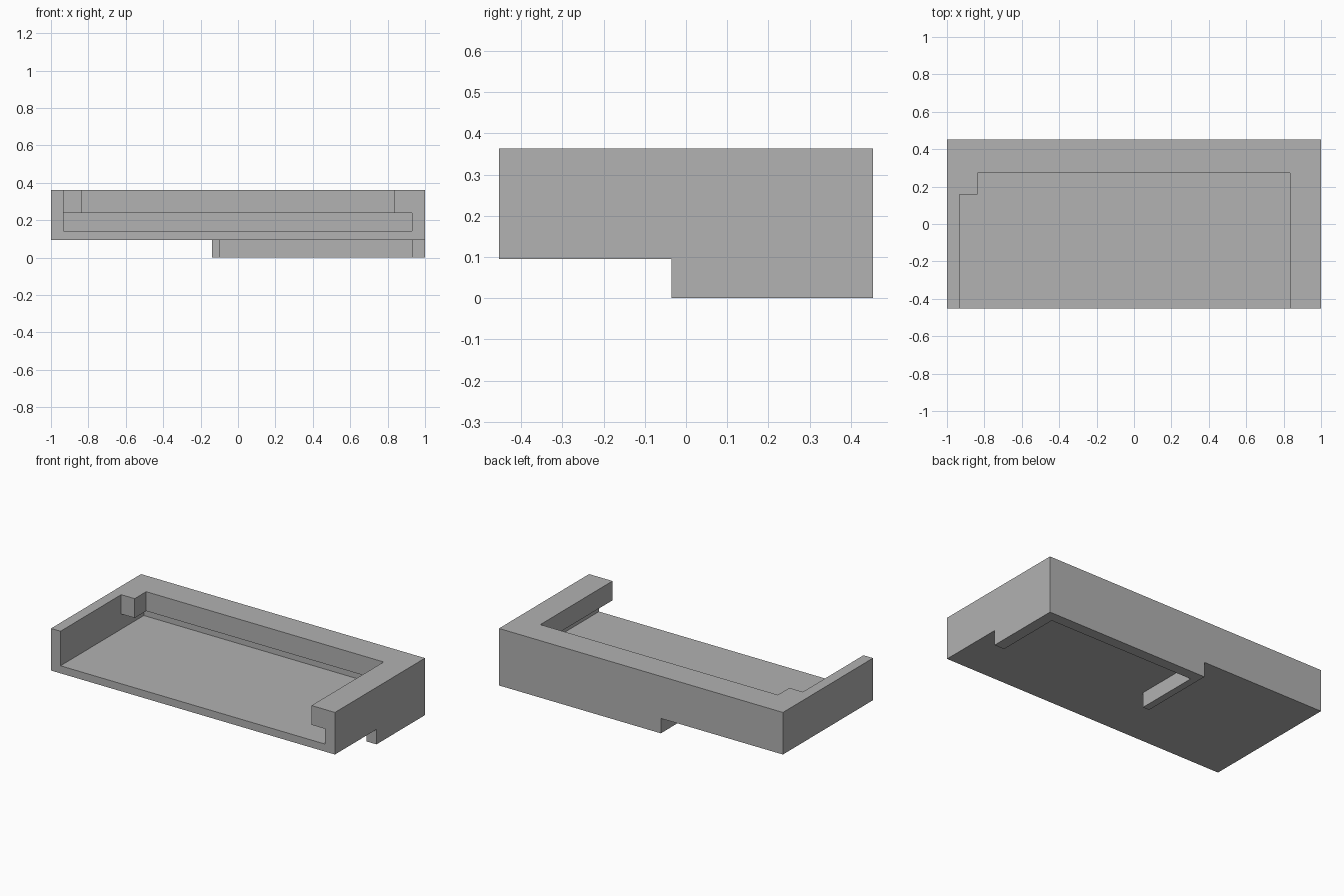
import bpy
import bmesh

cube = bpy.data.objects.get("Cube")
if cube:
    bpy.data.objects.remove(cube, do_unlink=True)

grey = bpy.data.materials.new("plain grey")
grey.use_nodes = True
colour = (0.445, 0.445, 0.445, 1)
grey.diffuse_color = colour
grey.node_tree.nodes["Principled BSDF"].inputs["Base Color"].default_value = colour


def prism(name, outline, bottom, top):
    """Extrude a flat outline upwards into a closed solid."""
    bm = bmesh.new()
    face = bm.faces.new([bm.verts.new((x, y, bottom)) for x, y in outline])
    extruded = bmesh.ops.extrude_face_region(bm, geom=[face])["geom"]
    verts = [v for v in extruded if isinstance(v, bmesh.types.BMVert)]
    bmesh.ops.translate(bm, verts=verts, vec=(0, 0, top - bottom))
    bmesh.ops.recalc_face_normals(bm, faces=bm.faces)
    mesh = bpy.data.meshes.new(name)
    bm.to_mesh(mesh)
    bm.free()
    mesh.materials.append(grey)
    obj = bpy.data.objects.new(name, mesh)
    bpy.context.collection.objects.link(obj)
    return obj


def rectangle(x0, x1, y0, y1):
    return [(x0, y0), (x1, y0), (x1, y1), (x0, y1)]


def cut(target, cutter):
    """Subtract the cutter, then remove it."""
    cutter.hide_render = True
    mod = target.modifiers.new("cut", "BOOLEAN")
    mod.operation = "DIFFERENCE"
    mod.solver = "EXACT"
    mod.object = cutter
    bpy.context.view_layer.objects.active = target
    bpy.ops.object.modifier_apply(modifier=mod.name)
    bpy.data.objects.remove(cutter, do_unlink=True)


HALF_Y = 0.453
LEFT, RIGHT, BACK = -0.933, 0.93, 0.385   # inner wall planes
OUT = 1.2                                 # beyond the block

tray = prism("tray", rectangle(-1, 1, -HALF_Y, HALF_Y), 0, 0.363)

# Low pocket running under the lip, open at the front
cut(tray, prism("pocket_cutter", rectangle(LEFT, RIGHT, -OUT, BACK), 0.143, 0.24))

# Opening inside the lip, with a square tab in one back corner
opening = [(LEFT, -OUT), (0.835, -OUT), (0.835, 0.273), (-0.838, 0.273),
           (-0.838, 0.157), (LEFT, 0.157)]
cut(tray, prism("opening_cutter", opening, 0.2, 0.6))

# Underside, leaving a U-shaped skirt at the back
skirt_front = -0.035
underside = [(OUT, -OUT), (OUT, skirt_front), (RIGHT, skirt_front), (RIGHT, BACK),
             (-0.095, BACK), (-0.095, skirt_front), (-0.14, skirt_front),
             (-0.14, OUT), (-OUT, OUT), (-OUT, -OUT)]
cut(tray, prism("underside_cutter", underside, -0.2, 0.095))
